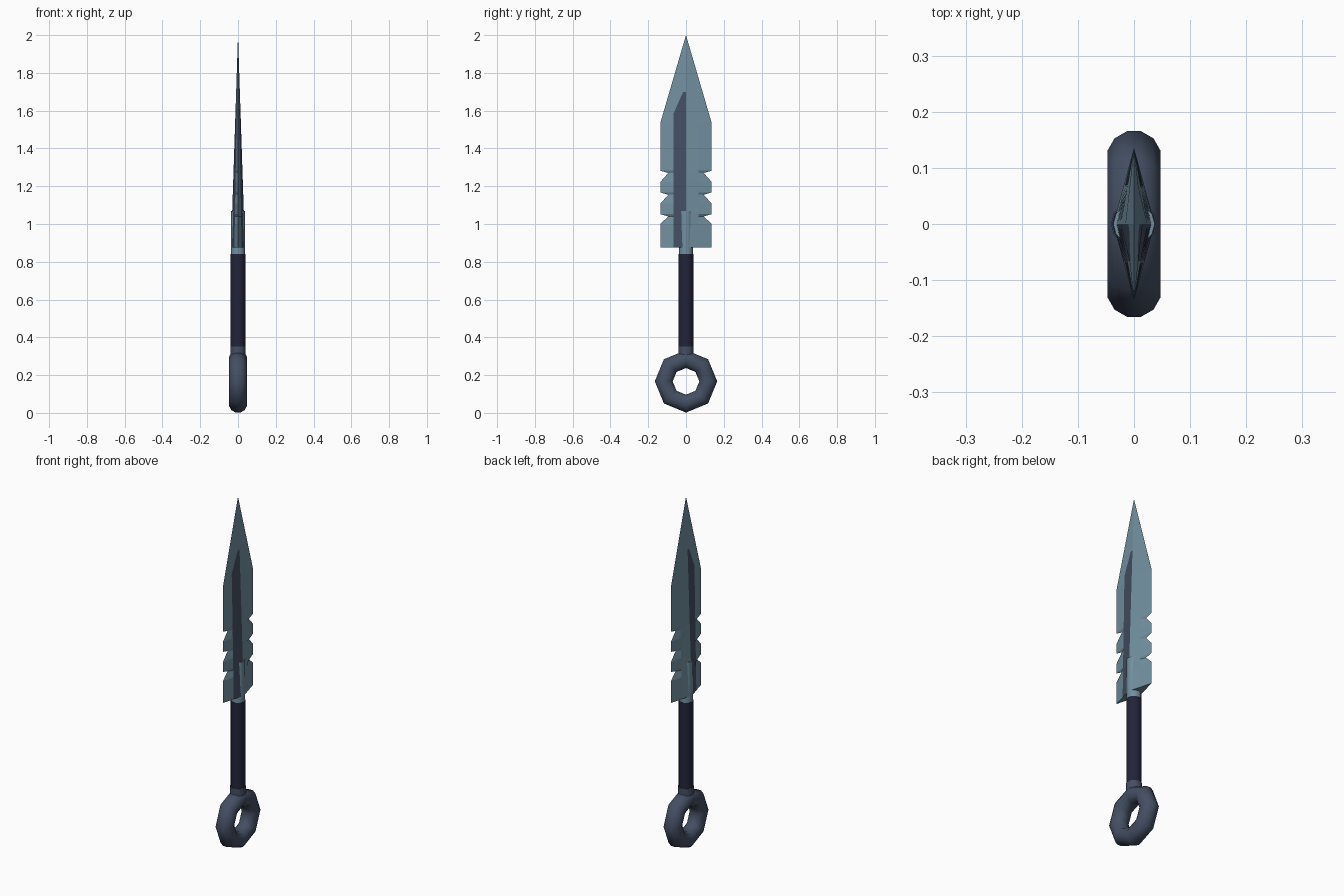
import bpy, bmesh, math

if "Cube" in bpy.data.objects:
    bpy.data.objects.remove(bpy.data.objects["Cube"])


def material(name, rgb):
    m = bpy.data.materials.new(name)
    m.diffuse_color = (*rgb, 1)
    m.use_nodes = True
    m.node_tree.nodes["Principled BSDF"].inputs["Base Color"].default_value = m.diffuse_color
    return m


STEEL = material("blue steel", (0.17, 0.28, 0.355))
IRON = material("slate iron", (0.058, 0.078, 0.125))
WRAP = material("dark wrap", (0.017, 0.017, 0.042))


def finish(name, bm, mats, smooth=None):
    bmesh.ops.recalc_face_normals(bm, faces=bm.faces)
    mesh = bpy.data.meshes.new(name)
    bm.to_mesh(mesh)
    bm.free()
    ob = bpy.data.objects.new(name, mesh)
    bpy.context.collection.objects.link(ob)
    for m in mats:
        mesh.materials.append(m)
    if smooth:
        bpy.context.view_layer.objects.active = ob
        ob.select_set(True)
        bpy.ops.object.shade_smooth_by_angle(angle=math.radians(smooth))
        ob.select_set(False)
    return ob


def rod(name, r, z0, z1, mat, sides=12):
    bm = bmesh.new()
    bmesh.ops.create_cone(bm, cap_ends=True, segments=sides, radius1=r, radius2=r, depth=z1 - z0)
    bmesh.ops.translate(bm, verts=bm.verts, vec=(0, 0, (z0 + z1) / 2))
    return finish(name, bm, [mat], 40)


# Blade: rows of (height, half width, half width of the centre band)
W, TIP, SHOULDER, GROOVE_TOP = 0.136, 2.0, 1.535, 1.70
rows = [(0.875, W, 0.066), (1.0, W, 0.066)]
for z in (1.04, 1.155, 1.27):          # three notches on each edge
    rows += [(z, 0.094, 0.066), (z + 0.012, W, 0.066)]
    if z < 1.25:
        rows.append((z + 0.068, W, 0.066))
rows += [(SHOULDER, W, 0.066), (1.585, W * 0.415 / 0.465, 0.066),
         (GROOVE_TOP, W * 0.30 / 0.465, 0.015)]

bm = bmesh.new()
rings = []
for z, w, m in rows:
    t = 0.037 * (TIP - z) / (TIP - 0.875)
    full = W * min(1, (TIP - z) / (TIP - SHOULDER))
    xm = t * (1 - m / full)
    pts = [(0, -w), (xm, -m), (t, 0), (xm, m), (0, w), (-xm, m), (-t, 0), (-xm, -m)]
    rings.append([bm.verts.new((x, y, z)) for x, y in pts])
bm.faces.new(rings[0])
for a, b in zip(rings, rings[1:]):
    for i in range(8):
        j = (i + 1) % 8
        f = bm.faces.new((a[i], a[j], b[j], b[i]))
        f.material_index = 1 if i in (1, 6) else 0   # dark groove on one half
tip = bm.verts.new((0, 0, TIP))
for i in range(8):
    bm.faces.new((rings[-1][i], rings[-1][(i + 1) % 8], tip))
finish("blade", bm, [STEEL, IRON])

# Tang, grip and collar
rod("tang", 0.037, 0.84, 1.07, STEEL)
rod("grip", 0.039, 0.35, 0.84, WRAP)
rod("collar", 0.041, 0.30, 0.352, IRON)

# Pommel ring: eight-sided torus in the YZ plane
bm = bmesh.new()
R, r, cz = 0.118, 0.049, 0.167
loops = []
for k in range(8):
    a = k * math.pi / 4
    loop = []
    for s in range(12):
        b = math.radians(15 + 30 * s)
        d = R + r * math.cos(b)
        loop.append(bm.verts.new((r * math.sin(b), d * math.cos(a), cz + d * math.sin(a))))
    loops.append(loop)
for k in range(8):
    p, q = loops[k], loops[(k + 1) % 8]
    for s in range(12):
        n = (s + 1) % 12
        bm.faces.new((p[s], p[n], q[n], q[s]))
finish("pommel_ring", bm, [IRON], 60)
